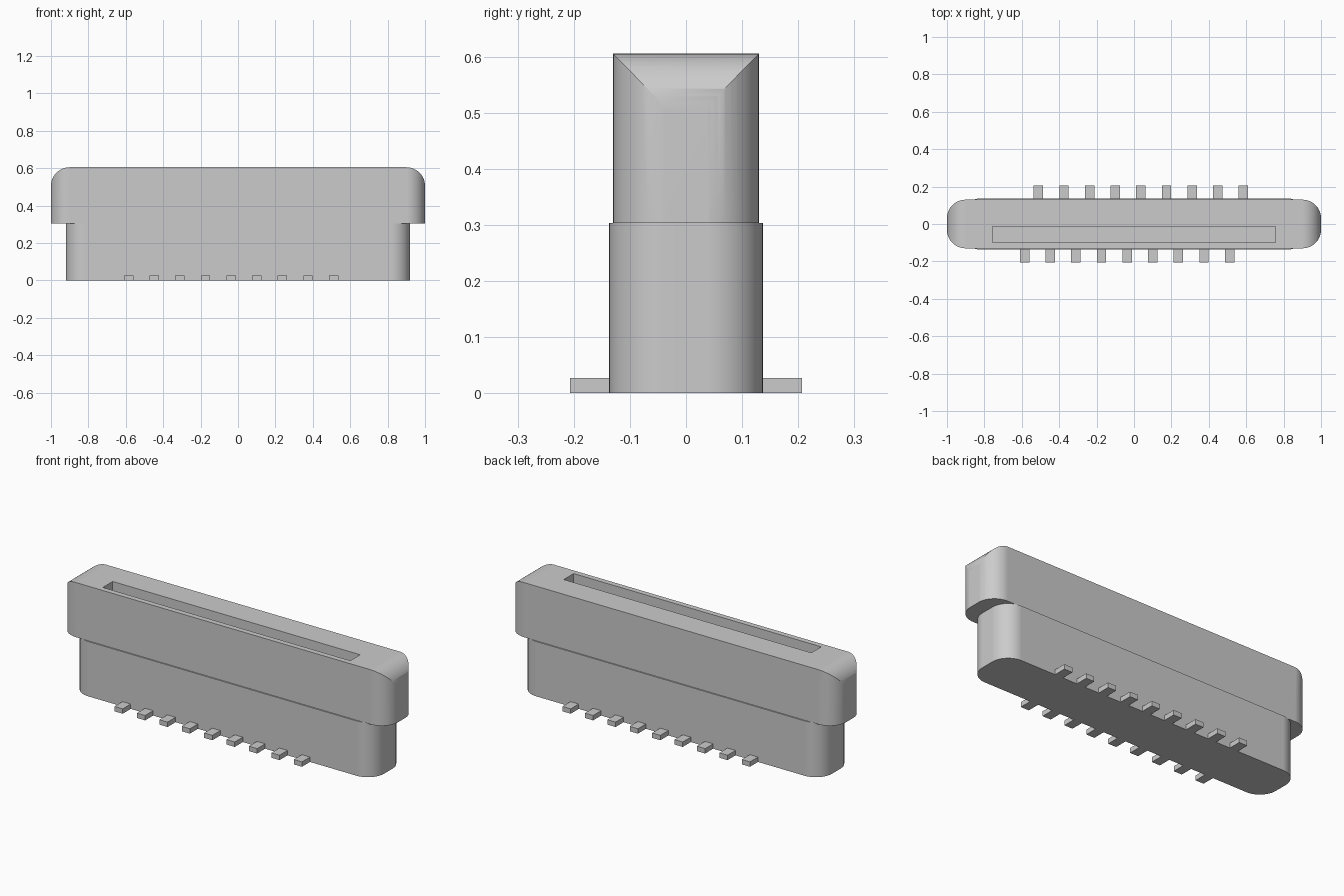
import bpy, bmesh, math
from mathutils import Vector

if "Cube" in bpy.data.objects:
    bpy.data.objects.remove(bpy.data.objects["Cube"])

grey = bpy.data.materials.new("light_grey")
grey.diffuse_color = (0.6, 0.6, 0.6, 1)
grey.use_nodes = True
grey.node_tree.nodes["Principled BSDF"].inputs["Base Color"].default_value = grey.diffuse_color


def rounded(hx, lo, hi, r_lo, r_hi, n=12):
    """Outline of a rectangle with rounded lower and upper corners."""
    pts = []
    for sx, y, r, start in ((1, lo, r_lo, 270), (1, hi, r_hi, 0),
                            (-1, hi, r_hi, 90), (-1, lo, r_lo, 180)):
        cx, cy = sx * (hx - r), y + (r if y == lo else -r)
        for i in range(n + 1 if r else 1):
            a = math.radians(start + 90 * i / n)
            pts.append((cx + r * math.cos(a), cy + r * math.sin(a)))
    return pts


def prism(name, pts, place, depth):
    """Extrude an outline; place() maps its 2D points into space."""
    bm = bmesh.new()
    face = bm.faces.new([bm.verts.new(place(u, v)) for u, v in pts])
    ext = bmesh.ops.extrude_face_region(bm, geom=[face])
    bmesh.ops.translate(bm, vec=Vector(depth),
                        verts=[g for g in ext["geom"] if isinstance(g, bmesh.types.BMVert)])
    bmesh.ops.recalc_face_normals(bm, faces=bm.faces)
    me = bpy.data.meshes.new(name)
    bm.to_mesh(me)
    bm.free()
    me.materials.append(grey)
    ob = bpy.data.objects.new(name, me)
    bpy.context.collection.objects.link(ob)
    return ob


def box(name, x0, x1, y0, y1, z0, z1):
    pts = [(x0, y0), (x1, y0), (x1, y1), (x0, y1)]
    return prism(name, pts, lambda u, v: (u, v, z0), (0, 0, z1 - z0))


def activate(ob):
    bpy.ops.object.select_all(action='DESELECT')
    ob.select_set(True)
    bpy.context.view_layer.objects.active = ob


def boolean(ob, tool, operation):
    activate(ob)
    mod = ob.modifiers.new("cut", 'BOOLEAN')
    mod.operation, mod.object, mod.solver = operation, tool, 'EXACT'
    bpy.ops.object.modifier_apply(modifier=mod.name)
    bpy.data.objects.remove(tool)


def smooth(ob):
    activate(ob)
    bpy.ops.object.shade_smooth_by_angle(angle=math.radians(30))
    mod = ob.modifiers.new("flat_normals", 'WEIGHTED_NORMAL')
    mod.keep_sharp = True


# Lower housing
lower = prism("lower_housing", rounded(0.92, -0.137, 0.137, 0.1, 0.1),
              lambda u, v: (u, v, 0), (0, 0, 0.303))
smooth(lower)

# Upper housing: rounded plan crossed with a front profile rounded at the top
upper = prism("upper_housing", rounded(1.0005, -0.13, 0.13, 0.1, 0.1),
              lambda u, v: (u, v, 0.303), (0, 0, 0.4))
profile = prism("profile_cutter", rounded(1.0, 0.1, 0.605, 0, 0.1),
                lambda u, v: (u, -0.5, v), (0, 1, 0))
boolean(upper, profile, 'INTERSECT')

# Card slot, set towards the front
boolean(upper, box("slot_cutter", -0.757, 0.757, -0.1, -0.014, 0.2, 0.8), 'DIFFERENCE')
smooth(upper)

# Contact pins: nine per side, the back row turned half round from the front
for side, label in ((1, "front"), (-1, "back")):
    for i in range(9):
        x = side * (-0.585 + 0.137 * i)
        ys = sorted((-side * 0.137, -side * 0.207))
        box(f"{label}_pin_{i + 1}", x - 0.025, x + 0.025, ys[0], ys[1], 0, 0.027)
